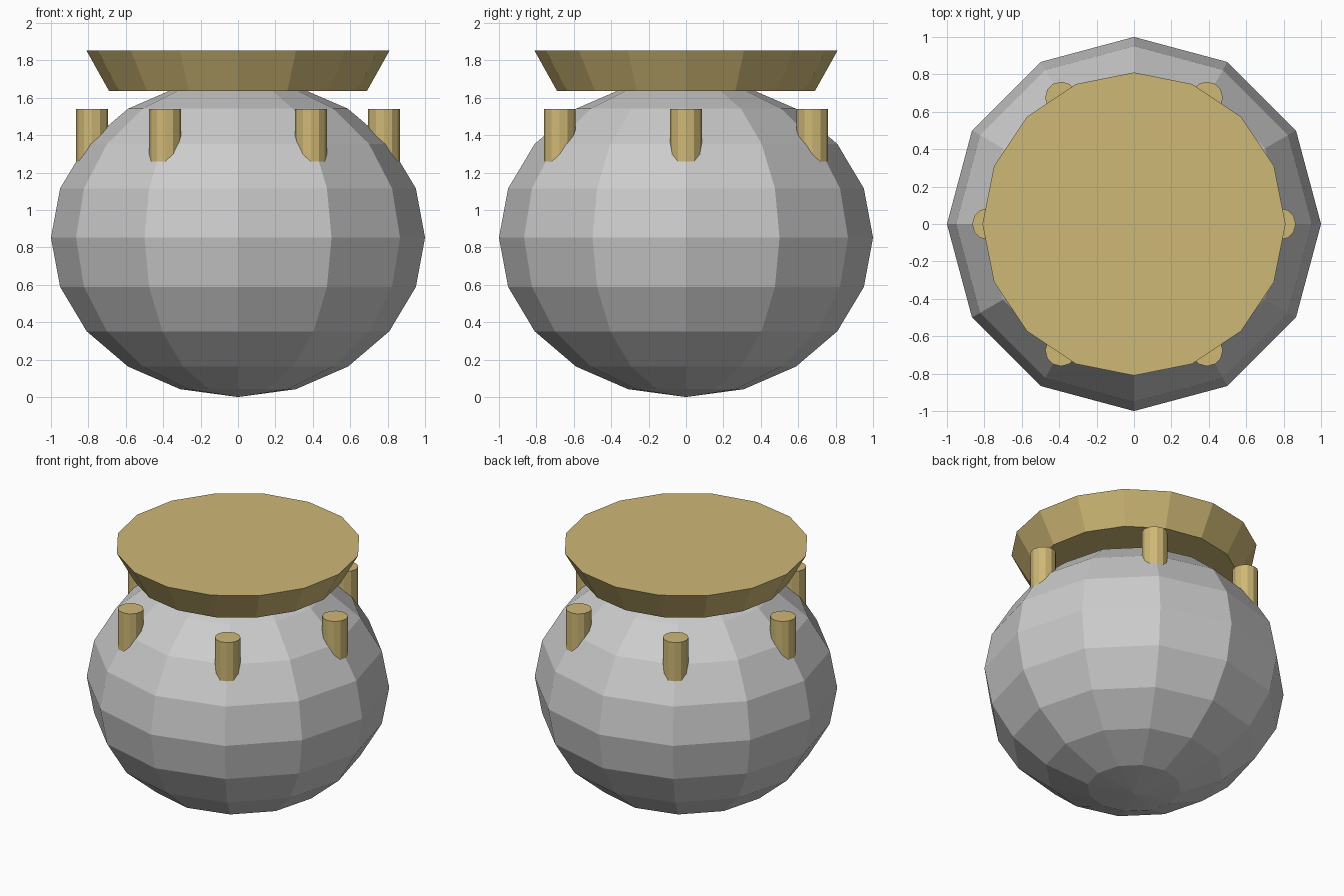
import bpy, math

if "Cube" in bpy.data.objects:
    bpy.data.objects.remove(bpy.data.objects["Cube"])

brass = bpy.data.materials.new("brass")
brass.diffuse_color = (0.62, 0.48, 0.18, 1)
brass.use_nodes = True
brass.node_tree.nodes["Principled BSDF"].inputs["Base Color"].default_value = brass.diffuse_color


def cone(name, sides, r_low, r_high, z_low, z_high, x=0, y=0):
    """Upright capped cone or cylinder between two heights."""
    bpy.ops.mesh.primitive_cone_add(vertices=sides, radius1=r_low, radius2=r_high,
                                    depth=z_high - z_low,
                                    location=(x, y, (z_low + z_high) / 2))
    ob = bpy.context.object
    ob.name = name
    ob.data.materials.append(brass)
    return ob


# Body: squashed low-poly ball
bpy.ops.mesh.primitive_uv_sphere_add(segments=12, ring_count=10, radius=1,
                                     location=(0, 0, 0.852))
body = bpy.context.object
body.name = "body"
body.scale.z = 0.852
bpy.ops.object.transform_apply(location=False, rotation=False, scale=True)

# Flared collar on top
cone("collar", 16, 0.69, 0.81, 1.637, 1.852)

# Ring of six pegs sunk into the shoulder
for i in range(6):
    a = i * math.tau / 6
    cone(f"peg_{i + 1}", 12, 0.085, 0.085, 1.2, 1.54,
         0.78 * math.cos(a), 0.78 * math.sin(a))
